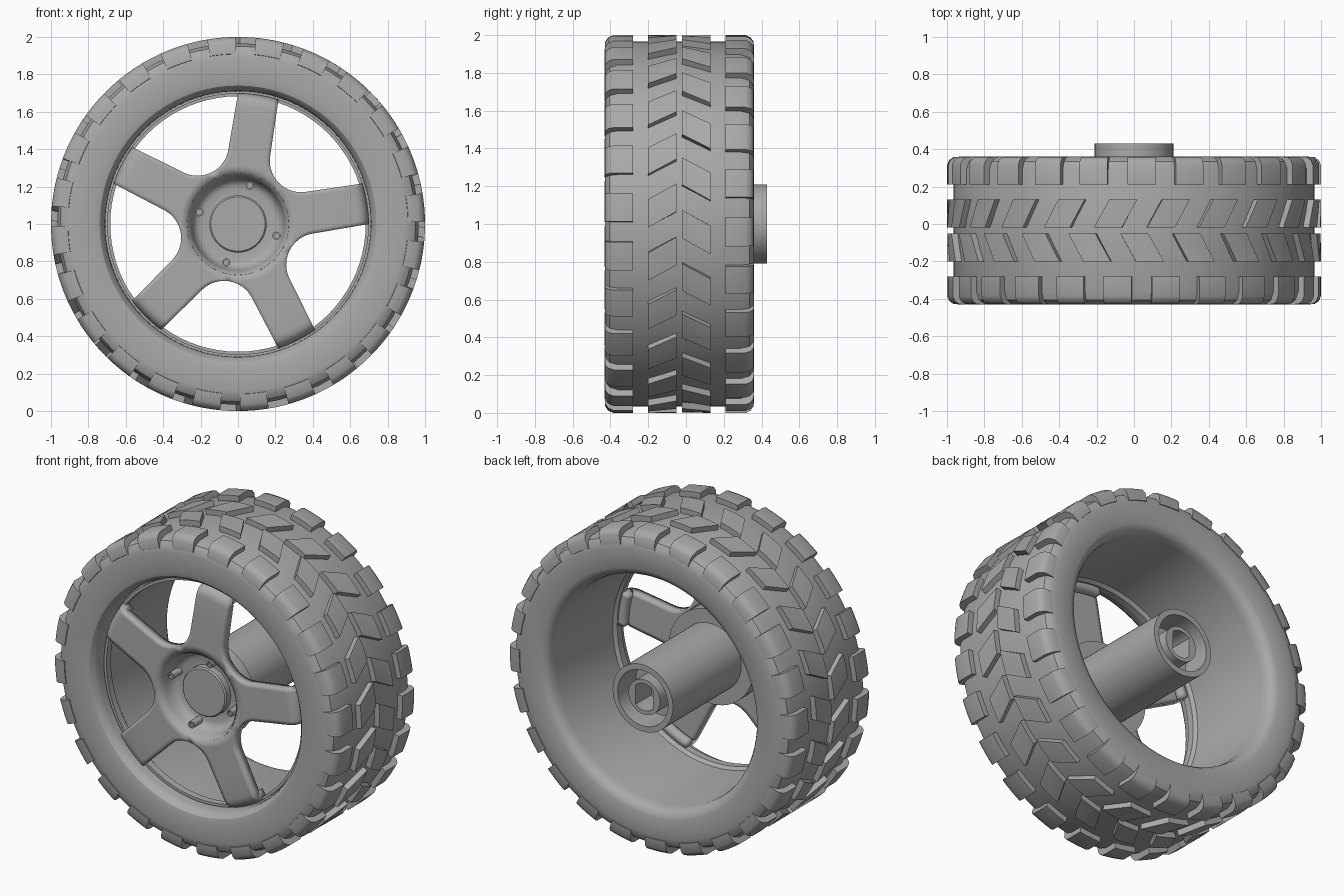
import bpy, bmesh
from math import sin, cos, pi, radians, sqrt

if "Cube" in bpy.data.objects:
    bpy.data.objects.remove(bpy.data.objects["Cube"], do_unlink=True)

GREY = (0.4, 0.4, 0.4, 1)
grey = bpy.data.materials.new("plain grey")
grey.use_nodes = True
grey.diffuse_color = GREY
grey.node_tree.nodes["Principled BSDF"].inputs["Base Color"].default_value = GREY

MID = -0.035  # middle of the tyre's width


def finish(name, bm, recalc=True):
    bmesh.ops.remove_doubles(bm, verts=bm.verts, dist=1e-5)
    if recalc:
        bmesh.ops.recalc_face_normals(bm, faces=bm.faces)
    mesh = bpy.data.meshes.new(name)
    bm.to_mesh(mesh)
    bm.free()
    mesh.materials.append(grey)
    ob = bpy.data.objects.new(name, mesh)
    bpy.context.collection.objects.link(ob)
    bpy.ops.object.select_all(action="DESELECT")
    ob.select_set(True)
    bpy.context.view_layer.objects.active = ob
    bpy.ops.object.shade_smooth_by_angle(angle=radians(32))
    return ob


def skin(bm, rows, wrap_rows=False, wrap_cols=False):
    """Quads between successive rows of points."""
    grid = [[bm.verts.new(p) for p in row] for row in rows]
    n, m = len(grid), len(grid[0])
    for i in range(n if wrap_rows else n - 1):
        for j in range(m if wrap_cols else m - 1):
            a, b = grid[i], grid[(i + 1) % n]
            k = (j + 1) % m
            bm.faces.new((a[j], b[j], b[k], a[k]))
    return grid


def on_wheel(r, y, a):
    """Point at radius r, clockwise angle a from the top."""
    return (r * sin(a), y, 1 + r * cos(a))


def lathe(name, profile, closed=False, segs=80):
    bm = bmesh.new()
    rows = [[on_wheel(r, y, 2 * pi * s / segs) for r, y in profile] for s in range(segs)]
    skin(bm, rows, wrap_rows=True, wrap_cols=closed)
    bmesh.ops.dissolve_degenerate(bm, edges=bm.edges, dist=1e-5)
    return finish(name, bm)


# Tyre body with the inner barrel and the rim flange
lathe("tyre_and_rim", [
    (0.89, -0.43), (0.77, -0.43), (0.74, -0.422), (0.72, -0.40), (0.711, -0.37),
    (0.71, -0.31), (0.70, -0.31), (0.70, -0.335), (0.683, -0.335), (0.683, -0.29),
    (0.70, -0.27), (0.712, 0.28), (0.72, 0.32), (0.737, 0.345), (0.77, 0.36),
    (0.89, 0.36), (0.925, 0.353), (0.95, 0.335), (0.966, 0.29),
    (0.966, -0.36), (0.95, -0.405), (0.925, -0.423)], closed=True)


# Tread blocks: a (y, r) section swept through a short, slanted arc
def tread(name, section, count, phase, width, slant=0):
    bm = bmesh.new()
    ymid = (min(y for y, r in section) + max(y for y, r in section)) / 2
    for i in range(count):
        rows = []
        for step in range(5):
            base = phase + 360 * i / count + width * (step / 4 - 0.5)
            rows.append([on_wheel(r, y, radians(base + slant * (y - ymid)))
                         for y, r in section])
        grid = skin(bm, rows, wrap_cols=True)
        bm.faces.new(grid[0])
        bm.faces.new(grid[-1])
    finish(name, bm)


def flip(section):
    return [(2 * MID - y, r) for y, r in section]


shoulder = [(-0.28, 0.94), (-0.28, 1), (-0.385, 1), (-0.412, 0.988),
            (-0.428, 0.965), (-0.431, 0.91), (-0.40, 0.90)]
chevron = [(-0.20, 0.95), (-0.20, 1), (-0.05, 1), (-0.05, 0.95)]
tread("front_shoulder_blocks", shoulder, 24, 9.9, 8.8)
tread("back_shoulder_blocks", flip(shoulder), 24, 2.4, 8.8)
tread("front_chevron_blocks", chevron, 22, 2.5, 8.6, -32)
tread("back_chevron_blocks", flip(chevron), 22, -5.7, 8.6, 32)

# Spokes: a five-armed plate with round valleys and tips bent backwards
VALLEY, FILLET, HALF = 0.31, 0.168, 0.113
FRONT = -0.40
cu = (VALLEY + FILLET) * cos(pi / 5)
cv = (VALLEY + FILLET) * sin(pi / 5)
stations = []  # u, half width, bulge, y
for s in range(9):
    t = radians(216 + 54 * s / 8)
    stations.append((cu + FILLET * cos(t), cv + FILLET * sin(t),
                     0.06 * (1 - s / 8), FRONT))
for u, y in ((0.5, FRONT), (0.625, FRONT), (0.65, -0.396), (0.67, -0.384),
             (0.683, -0.365), (0.69, -0.34), (0.692, -0.30)):
    stations.append((u, HALF - 0.012 * (u - 0.4), 0.008, y))

bm = bmesh.new()
COLS = [j / 5 for j in range(-5, 6)]
for arm in range(5):
    th = radians(81 + 72 * arm)
    rows = [[(0.268 * cos(th + j * pi / 5), FRONT, 1 + 0.268 * sin(th + j * pi / 5))
             for j in COLS]]
    for i, (u, w, bulge, y) in enumerate(stations):
        row = []
        for j in COLS:
            v = w * j
            uu = sqrt(VALLEY ** 2 - v * v) if i == 0 else u + bulge * (1 - j * j)
            row.append((uu * cos(th) - v * sin(th), y, 1 + uu * sin(th) + v * cos(th)))
        rows.append(row)
    skin(bm, rows)
spokes = finish("spokes", bm, recalc=False)
solid = spokes.modifiers.new("thickness", "SOLIDIFY")
solid.thickness = 0.06
solid.offset = -1

# Hub: centre cap, dished face, rear collar and hollow axle sleeve
lathe("hub", [
    (0, -0.34), (0.145, -0.34), (0.153, -0.332), (0.153, -0.29), (0.20, -0.29),
    (0.222, -0.298), (0.24, -0.32), (0.25, -0.36), (0.258, -0.388), (0.272, -0.401),
    (0.285, -0.37), (0.295, -0.35), (0.295, -0.25), (0.21, -0.25), (0.21, 0.43),
    (0.175, 0.43), (0.175, 0.25), (0, 0.25)], segs=64)

# Axle socket: round boss with a flat-sided hole
bm = bmesh.new()
N = 48
rows = []
for r, y, flat in ((0.11, 0.24, 1), (0.11, 0.415, 1), (0.085, 0.415, 0.06),
                   (0.085, 0.26, 0.06)):
    ring = [on_wheel(r, y, 2 * pi * i / N) for i in range(N)]
    rows.append([(max(-flat, min(flat, x)), yy, z) for x, yy, z in ring])
grid = skin(bm, rows, wrap_cols=True)
bm.faces.new(grid[-1])
finish("axle_socket", bm)

# Wheel bolts around the centre cap
bm = bmesh.new()
for b in range(4):
    a = radians(17 + 90 * b)
    x, _, z = on_wheel(0.215, 0, a)
    rows = []
    for r, y in ((0.022, -0.27), (0.022, -0.375), (0.014, -0.375), (0.014, -0.36)):
        rows.append([(x + r * cos(pi * i / 8), y, z + r * sin(pi * i / 8))
                     for i in range(16)])
    grid = skin(bm, rows, wrap_cols=True)
    bm.faces.new(grid[-1])
finish("wheel_bolts", bm)
